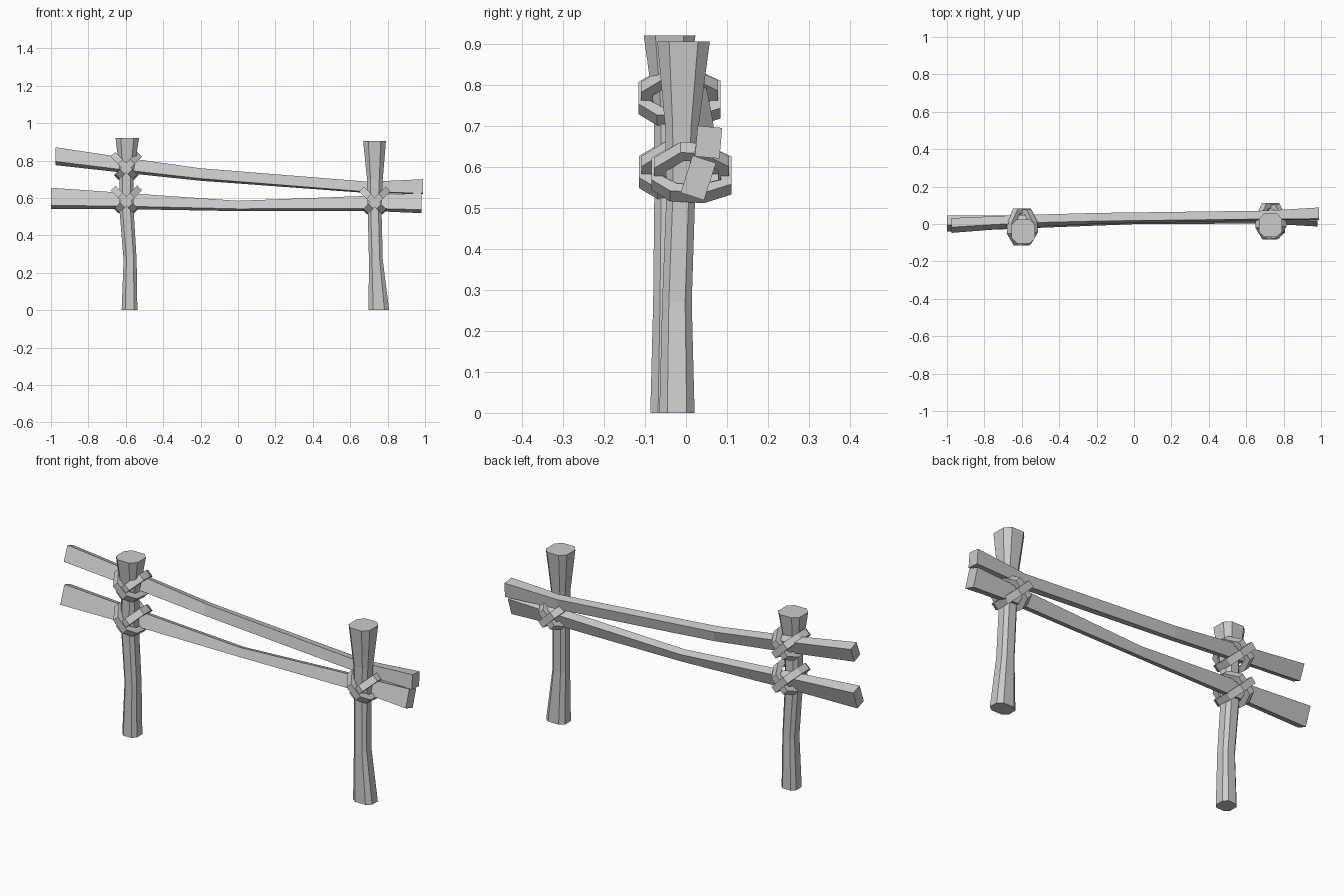
import bpy
from math import cos, sin, radians
from mathutils import Vector

if "Cube" in bpy.data.objects:
    bpy.data.objects.remove(bpy.data.objects["Cube"])


def make(name, verts, faces):
    me = bpy.data.meshes.new(name)
    me.from_pydata(verts, [], faces)
    ob = bpy.data.objects.new(name, me)
    bpy.context.collection.objects.link(ob)
    bpy.context.view_layer.objects.active = ob
    ob.select_set(True)
    bpy.ops.object.mode_set(mode='EDIT')
    bpy.ops.mesh.select_all(action='SELECT')
    bpy.ops.mesh.normals_make_consistent(inside=False)
    bpy.ops.object.mode_set(mode='OBJECT')
    ob.select_set(False)


def skin(name, rings, closed=False):
    """Bridge equal rings of points; cap the ends or close into a loop."""
    n, m = len(rings[0]), len(rings)
    verts = [p for r in rings for p in r]
    faces = []
    for i in range(m if closed else m - 1):
        k = (i + 1) % m
        for j in range(n):
            l = (j + 1) % n
            faces.append((i*n + j, i*n + l, k*n + l, k*n + j))
    if not closed:
        faces += [tuple(range(n)), tuple(range((m - 1)*n, m*n))]
    make(name, verts, faces)


# chamfered square section shared by the posts
C = 0.55
SECTION = [(-1, -C), (-C, -1), (C, -1), (1, -C), (1, C), (C, 1), (-C, 1), (-1, C)]


def post(name, stations):
    skin(name, [[(x + a*rx, y + b*ry, z) for a, b in SECTION]
                for x, y, z, rx, ry in stations])


# posts: x, y, z, half width, half depth
post("left_post", [(-.58, -.045, 0, .042, .042), (-.577, -.043, .27, .035, .037),
                   (-.597, -.04, .55, .038, .037), (-.595, -.04, .74, .038, .038),
                   (-.592, -.04, .92, .063, .063)])
post("right_post", [(.753, -.022, 0, .055, .043), (.737, -.022, .27, .037, .036),
                    (.73, -.012, .55, .037, .035), (.732, -.01, .7, .042, .041),
                    (.73, -.006, .905, .061, .064)])


def rail(name, stations):
    rings = []
    for x, y, z, w, h, roll in stations:
        c, s = cos(radians(roll)), sin(radians(roll))
        rings.append([(x, y + a*w/2*c - b*h/2*s, z + a*w/2*s + b*h/2*c)
                      for a, b in ((-1, -1), (1, -1), (1, 1), (-1, 1))])
    skin(name, rings)


# rails: x, y, z, thickness, height, roll
rail("lower_rail", [(-1, .002, .598, .055, .1, -20), (-.6, .01, .583, .045, .075, -20),
                    (0, .025, .557, .04, .045, -18), (.7, .035, .571, .045, .07, -18),
                    (.98, .03, .573, .06, .095, -18)])
rail("upper_rail", [(-.975, -.008, .823, .052, .082, -22), (-.6, .015, .774, .045, .07, -20),
                    (-.2, .03, .725, .045, .057, -15), (.7, .045, .656, .045, .055, -8),
                    (.99, .055, .66, .06, .075, -5)])


def rope_loop(name, centre, side, front, back, scale=1):
    """Flat band round post and rail in a plane tilted 45 degrees."""
    d = Vector((side, 0, 1)).normalized()
    b = Vector((side, 0, -1)).normalized() * .018
    mid = (front + back) / 2
    path = [(-.03, front), (.045, front), (.1, front + .065), (.095, mid + .03),
            (.05, back), (-.045, back), (-.075, mid + .03), (-.068, front + .045)]
    rings = []
    for u, y in path:
        u *= scale
        outer = Vector(centre) + d*u + Vector((0, y, 0))
        pull = Vector((u - .01, y - mid)).normalized() * .03
        inner = outer - d*pull.x - Vector((0, pull.y, 0))
        rings.append([outer + b, outer - b, inner - b, inner + b])
    skin(name, rings, closed=True)


# crossed rope lashings at the three joints
for label, centre, front, back in (("left_upper", (-.597, 0, .762), -.11, .078),
                                   ("left_lower", (-.597, 0, .582), -.108, .078),
                                   ("right", (.732, 0, .577), -.078, .105)):
    rope_loop(label + "_lashing_a", centre, 1, front, back)
    rope_loop(label + "_lashing_b", centre, -1, front - .006, back + .006)
